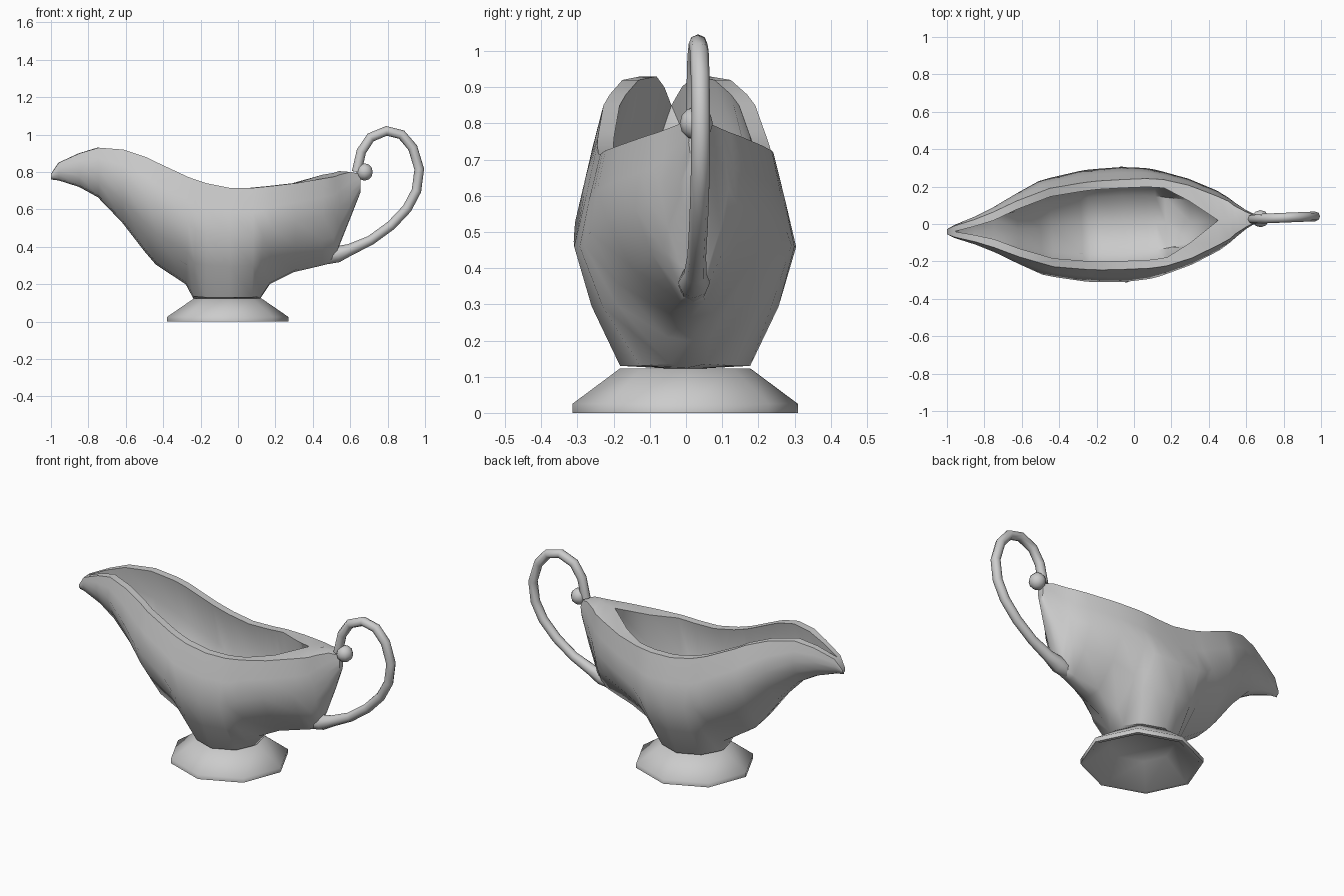
import bpy, bmesh, math

cube = bpy.data.objects.get("Cube")
if cube:
    bpy.data.objects.remove(cube, do_unlink=True)

TURN = math.atan(0.042)  # whole vessel stands slightly turned

mat = bpy.data.materials.new("light_grey")
mat.use_nodes = True
grey = (0.6, 0.6, 0.6, 1)
mat.diffuse_color = grey
mat.node_tree.nodes["Principled BSDF"].inputs["Base Color"].default_value = grey


def finish(ob, angle):
    """Material, turn and shading shared by every part."""
    ob.data.materials.clear()
    ob.data.materials.append(mat)
    ob.rotation_euler.z = TURN
    bpy.ops.object.select_all(action="DESELECT")
    ob.select_set(True)
    bpy.context.view_layer.objects.active = ob
    bpy.ops.object.shade_smooth_by_angle(angle=math.radians(angle))


def loft(name, rings, angle):
    """Skin closed rings of equal length and cap both ends."""
    bm = bmesh.new()
    loops = [[bm.verts.new(p) for p in ring] for ring in rings]
    n = len(loops[0])
    for a, b in zip(loops, loops[1:]):
        for i in range(n):
            j = (i + 1) % n
            bm.faces.new((a[i], a[j], b[j], b[i]))
    bm.faces.new(loops[0])
    bm.faces.new(loops[-1])
    bmesh.ops.remove_doubles(bm, verts=bm.verts, dist=0.0005)
    bmesh.ops.recalc_face_normals(bm, faces=bm.faces)
    mesh = bpy.data.meshes.new(name)
    bm.to_mesh(mesh)
    bm.free()
    ob = bpy.data.objects.new(name, mesh)
    bpy.context.collection.objects.link(ob)
    finish(ob, angle)


def mix(a, b, t):
    return a + (b - a) * t


def section(x, keel, rim, low, belly, lip):
    """Cross-section of the thick-walled bowl at one station."""
    h = rim - keel
    zl, zb = keel + 0.01, keel + 0.57 * h
    outer = [(low, zl),
             (mix(low, belly, 0.62), mix(zl, zb, 0.5)),
             (belly, zb),
             (mix(belly, lip, 0.45), mix(zb, rim, 0.5)),
             (lip, rim)]
    if -0.95 < x < 0.44:
        wall = 0.045 + 0.4 * max(0, x - 0.2)  # rim widens toward the handle
        floor = max(keel + 0.12 * h, 0.25)
        inner = [(max(lip - wall, lip * 0.4), rim),
                 (max(belly - wall - 0.01, belly * 0.4), zb),
                 (belly * 0.5, floor + 0.06 * h)]
    else:  # solid spout tip and handle end, the handle end slightly ridged
        floor = rim + (0.02 if 0 < x < 0.56 else 0)
        inner = [(0, floor)] * 3
    half = outer + inner
    ring = [(0, keel)] + half + [(0, floor)] + [(-y, z) for y, z in reversed(half)]
    return [(x, y, z) for y, z in ring]


# Bowl with neck: x, keel height, rim height, half widths low, at belly, at lip
stations = [
    (-1, .76, .79, .005, .014, .014),
    (-.96, .755, .85, .02, .035, .03),
    (-.85, .72, .9, .04, .075, .06),
    (-.75, .665, .93, .06, .12, .095),
    (-.62, .53, .92, .07, .19, .15),
    (-.5, .375, .88, .08, .25, .19),
    (-.44, .305, .85, .08, .265, .21),
    (-.28, .2, .775, .06, .295, .23),
    (-.24, .125, .76, .05, .3, .234),
    (-.18, .12, .74, .13, .303, .238),
    (-.055, .12, .715, .18, .307, .24),
    (.07, .12, .715, .13, .297, .24),
    (.12, .125, .72, .05, .287, .236),
    (.17, .2, .725, .06, .272, .23),
    (.3, .265, .74, .06, .23, .195),
    (.45, .3, .765, .035, .16, .13),
    (.51, .315, .775, .025, .12, .1),
    (.54, .4, .785, .04, .095, .075),
    (.6, .55, .8, .03, .05, .04),
    (.655, .69, .79, .012, .02, .015),
]
loft("bowl", [section(*s) for s in stations], 50)


# Foot: hollow octagonal base
def octagon(rx, ry, z):
    return [(-0.055 + rx * math.cos(i * math.pi / 4),
             ry * math.sin(i * math.pi / 4), z) for i in range(8)]


foot_profile = [(.17, .165, .105), (.305, .29, 0), (.325, .312, 0),
                (.325, .312, .025), (.182, .18, .123)]
loft("foot", [octagon(*p) for p in foot_profile], 62)

# Handle: looped tube, thicker at its root
path = [(.42, .335), (.47, .345), (.53, .36), (.6, .385), (.71, .435),
        (.82, .515), (.905, .605), (.955, .7), (.97, .815), (.935, .93),
        (.875, 1), (.795, 1.02), (.71, .985), (.66, .91), (.635, .8)]
curve = bpy.data.curves.new("handle", "CURVE")
curve.dimensions = "3D"
curve.bevel_depth = 0.026
curve.bevel_resolution = 2
curve.use_fill_caps = True
spline = curve.splines.new("POLY")
spline.points.add(len(path) - 1)
for point, (x, z) in zip(spline.points, path):
    point.co = (x, 0, z, 1)
for point, radius in zip(spline.points, (1, 1.5, 1.7, 1.2)):
    point.radius = radius
handle = bpy.data.objects.new("handle", curve)
bpy.context.collection.objects.link(handle)
bpy.ops.object.select_all(action="DESELECT")
handle.select_set(True)
bpy.context.view_layer.objects.active = handle
bpy.ops.object.convert(target="MESH")
finish(bpy.context.view_layer.objects.active, 60)

# Knob where the handle meets the rim
bpy.ops.mesh.primitive_uv_sphere_add(
    segments=10, ring_count=6, radius=0.046,
    location=(0.677 * math.cos(TURN), 0.677 * math.sin(TURN), 0.8))
knob = bpy.context.object
knob.name = "handle_knob"
finish(knob, 60)
